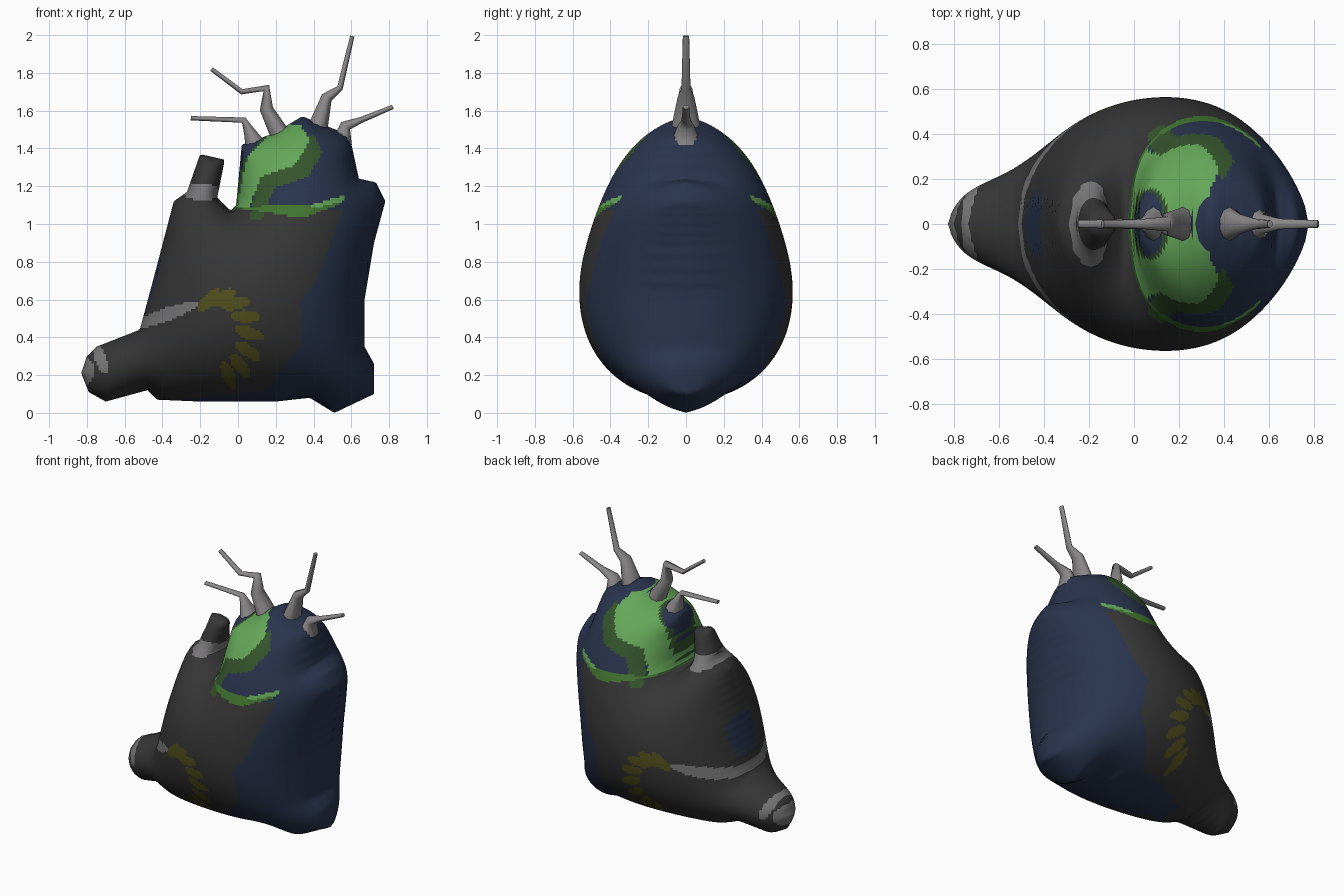
import bpy
import bmesh
import math

if "Cube" in bpy.data.objects:
    bpy.data.objects.remove(bpy.data.objects["Cube"])

STEP = 0.0125        # grid spacing of the inflated skin
HALF_DEPTH = 0.565   # greatest half thickness


def make_material(name, red, green, blue):
    mat = bpy.data.materials.new(name)
    mat.use_nodes = True
    colour = (red, green, blue, 1)
    mat.diffuse_color = colour
    shader = mat.node_tree.nodes["Principled BSDF"]
    shader.inputs["Base Color"].default_value = colour
    shader.inputs["Roughness"].default_value = 0.8
    return mat


charcoal = make_material("charcoal", .037, .037, .037)
navy = make_material("navy", .022, .034, .075)
bright_green = make_material("bright green", .13, .39, .1)
dark_green = make_material("dark green", .035, .09, .025)
leaf_green = make_material("leaf green", .055, .18, .03)
olive = make_material("olive", .085, .08, .012)
pale_grey = make_material("pale grey", .19, .185, .19)
antenna_grey = make_material("antenna grey", .25, .24, .24)
palette = [charcoal, navy, bright_green, dark_green, leaf_green, olive, pale_grey]


def ellipse(x, z, length, width, tilt):
    """Closed ring in x, z, with its long axis tilted by degrees."""
    c, s = math.cos(math.radians(tilt)), math.sin(math.radians(tilt))
    ring = []
    for k in range(16):
        u = length * math.cos(math.tau * k / 16)
        v = width * math.sin(math.tau * k / 16)
        ring.append((x + u * c - v * s, z + u * s + v * c))
    return ring


def shifted(poly, dx, dz):
    return [(x + dx, z + dz) for x, z in poly]


# Body outline in x, z: snout, right flank and ear, then dome and left flank
snout = [(-.48, .12), (-.7, .06), (-.79, .11), (-.83, .21), (-.8, .3), (-.75, .35)]
ear = [(-.52, .44), (-.45, .7), (-.34, 1.12), (-.27, 1.17), (-.2, 1.37),
       (-.07, 1.34), (-.11, 1.14), (-.04, 1.07)]
dome = [(-.01, 1.1), (.02, 1.42), (.19, 1.48), (.34, 1.57), (.59, 1.47),
        (.64, 1.24), (.73, 1.22), (.78, 1.12)]
flank = [(.72, .9), (.67, .6), (.67, .35), (.72, .26), (.72, .1), (.51, 0),
         (.38, .08), (.2, .06), (-.2, .06), (-.43, .07)]
outline = snout + ear + dome + flank

# Colour patches in x, z; later ones lie over earlier ones
cloak = [(-.03, 1.08), (.56, 1.08), (.42, .72), (.33, .58), (.34, .36), (.15, .12),
         (-.3, .07), (-.3, -1), (1, -1), (1, 2), (-.03, 2)]
eye = [(-.01, 1.09), (.05, 1.35), (.2, 1.51), (.33, 1.53), (.38, 1.44),
       (.3, 1.31), (.12, 1.25), (.06, 1.09)]
lid = [(-.03, 1.09), (.38, 1.1), (.56, 1.14), (.55, 1.11), (.34, 1.03), (.1, 1.07)]
lid_edge = [(.38, 1.1), (.56, 1.15), (.56, 1.12), (.4, 1.08)]
patches = [
    (navy, cloak),
    (navy, ellipse(-.47, .7, .17, .04, 75)),
    (dark_green, shifted(eye, .07, -.06)),
    (dark_green, shifted(eye, -.02, -.01)),
    (bright_green, eye),
    (leaf_green, lid),
    (bright_green, lid_edge),
    # pale collar, snout ring, snout tip and ear band
    (pale_grey, ellipse(-.38, .52, .18, .035, 20)),
    (pale_grey, ellipse(-.73, .29, .085, .03, 110)),
    (pale_grey, ellipse(-.81, .22, .07, .05, 90)),
    (pale_grey, ellipse(-.19, 1.17, .1, .045, 0)),
]

# Olive stripes fanned along an arc
for k in range(8):
    a = math.radians(110 - 26 * k)
    x, z = -.1 + .16 * math.cos(a), .4 + .21 * math.sin(a)
    patches.append((olive, ellipse(x, z, .08, .033, 45 - 16 * k)))


def edges(poly):
    return zip(poly, poly[1:] + poly[:1])


def inside(x, z, poly):
    hit = False
    for (ax, az), (bx, bz) in edges(poly):
        if (az > z) != (bz > z) and x < ax + (z - az) * (bx - ax) / (bz - az):
            hit = not hit
    return hit


def snap(x, z, poly):
    """Nearest point on the outline."""
    found = []
    for (ax, az), (bx, bz) in edges(poly):
        dx, dz = bx - ax, bz - az
        t = ((x - ax) * dx + (z - az) * dz) / (dx * dx + dz * dz)
        t = max(0, min(1, t))
        found.append((ax + t * dx, az + t * dz))
    return min(found, key=lambda p: math.dist(p, (x, z)))


def build_body():
    cells = {(i, j) for i in range(-70, 70) for j in range(130)
             if inside((i + .5) * STEP, (j + .5) * STEP, outline)}
    square = [(0, 0), (1, 0), (1, 1), (0, 1)]
    points = {(i + a, j + b) for i, j in cells for a, b in square}
    inner = [(i, j) for i, j in sorted(points)
             if all((i - a, j - b) in cells for a, b in square)]

    # Inflate like a membrane: relax a constant pressure over the outline
    height = dict.fromkeys(points, 0.0)
    for _ in range(220):
        for i, j in inner:
            pull = (height[i + 1, j] + height[i - 1, j] + height[i, j + 1]
                    + height[i, j - 1] + 1) / 4
            height[i, j] += 1.93 * (pull - height[i, j])
    top = max(height.values())

    bm = bmesh.new()
    front, back = {}, {}
    inner_set = set(inner)
    for p in points:
        x, z = p[0] * STEP, p[1] * STEP
        if p in inner_set:
            y = HALF_DEPTH * math.sqrt(max(height[p], 0) / top)
            front[p] = bm.verts.new((x, -y, z))
            back[p] = bm.verts.new((x, y, z))
        else:
            x, z = snap(x, z, outline)
            front[p] = back[p] = bm.verts.new((x, 0, z))
    for i, j in cells:
        x, z = (i + .5) * STEP, (j + .5) * STEP
        colour = charcoal
        for mat, poly in patches:
            if inside(x, z, poly):
                colour = mat
        corners = [(i + a, j + b) for a, b in square]
        for side, order in ((front, corners), (back, corners[::-1])):
            verts = [side[p] for p in order]
            if bm.faces.get(verts) is None:
                face = bm.faces.new(verts)
                face.material_index = palette.index(colour)
                face.smooth = True
    mesh = bpy.data.meshes.new("body")
    bm.to_mesh(mesh)
    bm.free()
    for mat in palette:
        mesh.materials.append(mat)
    body = bpy.data.objects.new("body", mesh)
    bpy.context.collection.objects.link(body)


def build_antenna(name, path):
    """Bent tube through x, z points, flaring at the root."""
    curve = bpy.data.curves.new(name, "CURVE")
    curve.dimensions = "3D"
    curve.bevel_depth = 1
    curve.bevel_resolution = 3
    curve.use_fill_caps = True
    line = curve.splines.new("POLY")
    line.points.add(len(path) - 1)
    for k, (x, z) in enumerate(path):
        line.points[k].co = (x, 0, z, 1)
        line.points[k].radius = .012 + .045 * (1 - k / (len(path) - 1)) ** 2
    curve.materials.append(antenna_grey)
    antenna = bpy.data.objects.new(name, curve)
    antenna.scale.y = 1.4
    bpy.context.collection.objects.link(antenna)


build_body()
build_antenna("right_lower_antenna", [(.09, 1.42), (.06, 1.49), (.03, 1.55), (-.25, 1.56)])
build_antenna("right_upper_antenna", [(.23, 1.46), (.15, 1.61), (.15, 1.72), (.02, 1.7),
                                      (-.14, 1.82)])
build_antenna("left_upper_antenna", [(.42, 1.5), (.47, 1.67), (.54, 1.72), (.605, 1.995)])
build_antenna("left_lower_antenna", [(.55, 1.43), (.57, 1.52), (.65, 1.55), (.82, 1.62)])
